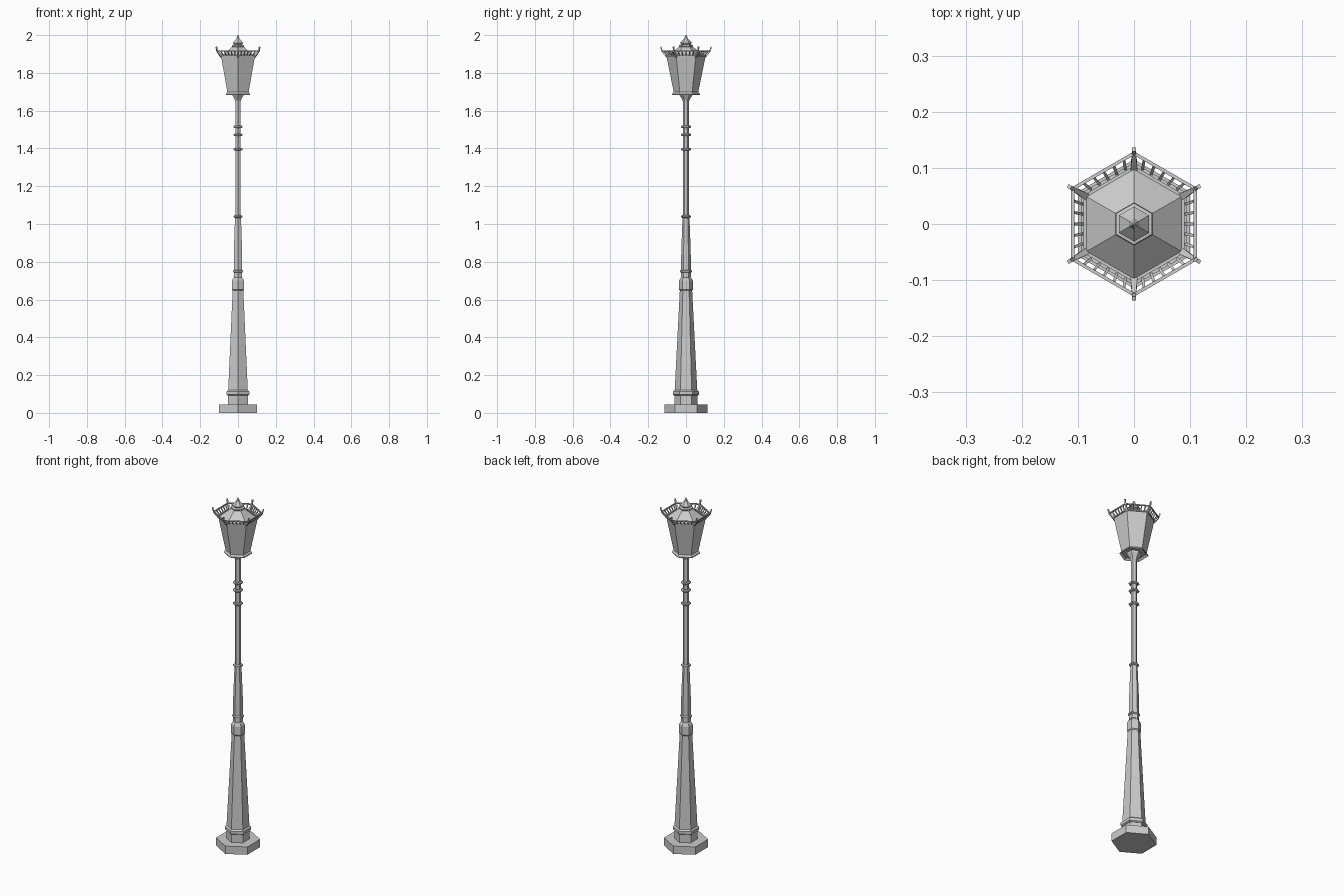
import bpy, bmesh
from math import pi, cos, sin
from mathutils import Vector

if "Cube" in bpy.data.objects:
    bpy.data.objects.remove(bpy.data.objects["Cube"])

SIDES = 6


def corner(i, r, z):
    a = pi / 2 + i * 2 * pi / SIDES
    return Vector((r * cos(a), r * sin(a), z))


def finish(name, bm):
    bmesh.ops.recalc_face_normals(bm, faces=bm.faces)
    mesh = bpy.data.meshes.new(name)
    bm.to_mesh(mesh)
    bm.free()
    ob = bpy.data.objects.new(name, mesh)
    bpy.context.collection.objects.link(ob)
    return ob


def hex_profile(name, profile):
    """Six-sided solid through (corner radius, height) pairs."""
    bm = bmesh.new()
    rings = [[bm.verts.new(corner(i, r, z)) for i in range(SIDES)] for r, z in profile]
    for a, b in zip(rings, rings[1:]):
        for i in range(SIDES):
            j = (i + 1) % SIDES
            bm.faces.new((a[i], a[j], b[j], b[i]))
    bm.faces.new(rings[0])
    bm.faces.new(rings[-1])
    return finish(name, bm)


def add_bar(bm, p, q, w0, w1=None):
    """Square bar from p to q, tapering from w0 to w1."""
    w1 = w1 or w0
    d = (q - p).normalized()
    side = d.cross(Vector((0, 0, 1))).normalized()
    up = side.cross(d)
    ends = []
    for c, w in ((p, w0), (q, w1)):
        ends.append([bm.verts.new(c + (side * s + up * t) * w / 2)
                     for s, t in ((-1, -1), (1, -1), (1, 1), (-1, 1))])
    a, b = ends
    for i in range(4):
        j = (i + 1) % 4
        bm.faces.new((a[i], a[j], b[j], b[i]))
    bm.faces.new(a)
    bm.faces.new(b)


# Foot and tapered lower column
hex_profile("base_slab", [(0.115, 0), (0.115, 0.045)])
hex_profile("plinth", [(0.060, 0.045), (0.060, 0.10)])
hex_profile("plinth_collar", [(0.062, 0.092), (0.069, 0.097), (0.069, 0.113), (0.060, 0.12)])
hex_profile("lower_column", [(0.060, 0.115), (0.032, 0.66)])
hex_profile("column_capital", [(0.031, 0.645), (0.037, 0.652), (0.036, 0.70),
                               (0.030, 0.712), (0.023, 0.716), (0.023, 0.745)])

# Slender upper pole with rings
hex_profile("middle_pole", [(0.026, 0.72), (0.025, 0.86), (0.018, 1.04)])
hex_profile("upper_pole", [(0.0165, 1.03), (0.0165, 1.66)])
for n, (z, r) in enumerate([(0.75, 0.032), (1.04, 0.026), (1.395, 0.027),
                            (1.472, 0.027), (1.515, 0.027)]):
    hex_profile(f"pole_ring_{n + 1}", [(r - 0.006, z - 0.007), (r, z - 0.003),
                                       (r, z + 0.003), (r - 0.006, z + 0.007)])

# Lantern
hex_profile("lantern_bracket", [(0.0165, 1.65), (0.020, 1.66), (0.036, 1.685), (0.036, 1.70)])
hex_profile("lantern_skirt", [(0.062, 1.694), (0.074, 1.684), (0.074, 1.688), (0.062, 1.702)])
hex_profile("lantern_body", [(0.064, 1.694), (0.104, 1.89)])
hex_profile("lantern_roof", [(0.100, 1.888), (0.036, 1.938)])
hex_profile("finial", [(0.032, 1.935), (0.038, 1.941), (0.037, 1.947), (0.024, 1.950),
                       (0.031, 1.959), (0.010, 1.981), (0.008, 1.987), (0.002, 2.0)])

# Outward-leaning crown railing
rails, posts, spindles = bmesh.new(), bmesh.new(), bmesh.new()
LOW, HIGH = (0.106, 1.891), (0.126, 1.915)
for i in range(SIDES):
    for r, z in (LOW, HIGH):
        add_bar(rails, corner(i, r, z), corner(i + 1, r, z), 0.006)
    add_bar(posts, corner(i, 0.100, 1.886), corner(i, 0.127, 1.915), 0.012, 0.007)
    add_bar(posts, corner(i, 0.126, 1.912), corner(i, 0.133, 1.938), 0.007)
    for k in range(1, 6):
        ends = [corner(i, r, z).lerp(corner(i + 1, r, z), k / 6) for r, z in (LOW, HIGH)]
        add_bar(spindles, *ends, 0.005)
finish("crown_rails", rails)
finish("crown_posts", posts)
finish("crown_spindles", spindles)
